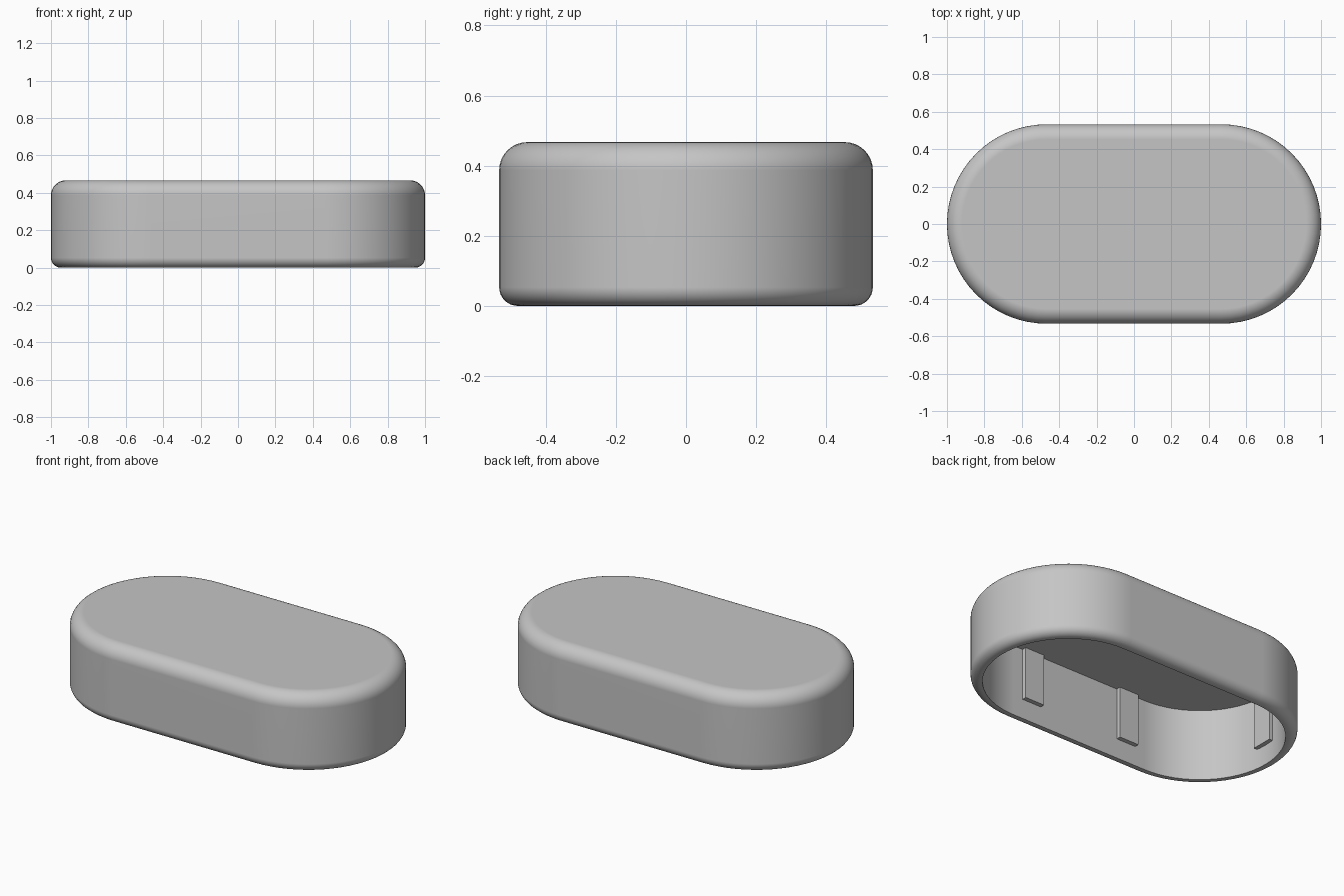
import bpy, bmesh, math
from mathutils import Vector

if "Cube" in bpy.data.objects:
    bpy.data.objects.remove(bpy.data.objects["Cube"], do_unlink=True)

STRAIGHT = 0.467            # half length of the straight sides
OUTER, INNER = 0.533, 0.467  # end radii of the wall
HEIGHT, CEILING = 0.467, 0.433
TOP_R, RIM_R = 0.08, 0.053  # rounding of the top edge and the rim
SEGS, STEPS = 32, 8

grey = bpy.data.materials.new("plain grey")
grey.use_nodes = True
colour = (0.56, 0.56, 0.56, 1)
grey.diffuse_color = colour
grey.node_tree.nodes["Principled BSDF"].inputs["Base Color"].default_value = colour


def finish(name, bm):
    bmesh.ops.recalc_face_normals(bm, faces=bm.faces)
    mesh = bpy.data.meshes.new(name)
    bm.to_mesh(mesh)
    bm.free()
    mesh.materials.append(grey)
    obj = bpy.data.objects.new(name, mesh)
    bpy.context.collection.objects.link(obj)
    return obj


def stadium_ring(bm, r, z):
    ring = []
    for side in (1, -1):
        for i in range(SEGS + 1):
            a = math.pi * (i / SEGS - 0.5)
            ring.append(bm.verts.new((side * (STRAIGHT + r * math.cos(a)),
                                      side * r * math.sin(a), z)))
    return ring


def arc(r_centre, z_centre, radius, start):
    # quarter circle of (ring radius, height) points
    angles = [start + math.pi / 2 * i / STEPS for i in range(STEPS + 1)]
    return [(r_centre + radius * math.cos(a), z_centre + radius * math.sin(a))
            for a in angles]


# Hollow cap: wall profile from the ceiling, round the rim, up to the top
profile = [(INNER, CEILING), (INNER, 0)]
profile += arc(OUTER - RIM_R, RIM_R, RIM_R, -math.pi / 2)
profile += arc(OUTER - TOP_R, HEIGHT - TOP_R, TOP_R, 0)

bm = bmesh.new()
rings = [stadium_ring(bm, r, z) for r, z in profile]
for low, high in zip(rings, rings[1:]):
    for i in range(len(low)):
        j = (i + 1) % len(low)
        bm.faces.new((low[i], low[j], high[j], high[i]))
bm.faces.new(rings[0])
bm.faces.new(rings[-1])
cap = finish("hollow_cap", bm)

bpy.ops.object.select_all(action="DESELECT")
cap.select_set(True)
bpy.context.view_layer.objects.active = cap
bpy.ops.object.shade_smooth_by_angle(angle=math.radians(35))
normals = cap.modifiers.new("flat_area_normals", "WEIGHTED_NORMAL")
normals.keep_sharp = True


# Ribs on the inner wall, set slightly into it
def rib(name, x, y, turn):
    width, depth, bottom, sink = 0.13, 0.027, 0.12, 0.02
    bm = bmesh.new()
    bmesh.ops.create_cube(bm, size=1)
    bmesh.ops.scale(bm, verts=bm.verts,
                    vec=(width, depth + sink, CEILING + 0.01 - bottom))
    bmesh.ops.translate(bm, verts=bm.verts, vec=Vector(
        (0, (sink - depth) / 2, (CEILING + 0.01 + bottom) / 2)))
    obj = finish(name, bm)
    obj.location = (x, y, 0)
    obj.rotation_euler.z = turn


for side, label in ((1, "left"), (-1, "right")):
    rib(f"back_rib_{label}", side * 0.335, INNER, 0)
    rib(f"front_rib_{label}", side * 0.335, -INNER, math.pi)
    rib(f"end_rib_{label}", side * (STRAIGHT + INNER), 0, -side * math.pi / 2)
